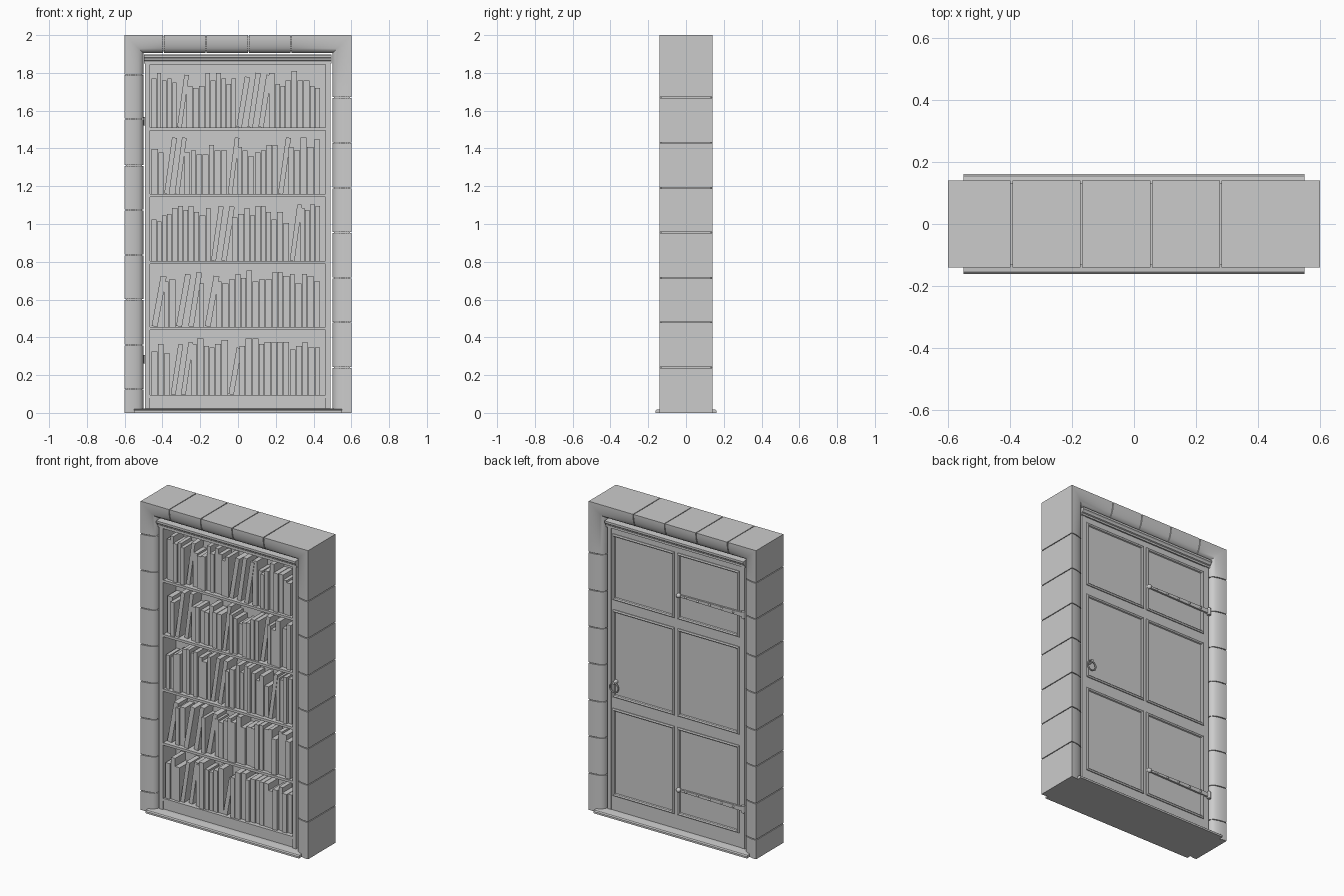
import bpy, bmesh, math, random
from mathutils import Matrix, Vector

if "Cube" in bpy.data.objects:
    bpy.data.objects.remove(bpy.data.objects["Cube"])

random.seed(4)
grey = bpy.data.materials.new("plain_grey")
grey.diffuse_color = (0.6, 0.6, 0.6, 1)
grey.use_nodes = True
grey.node_tree.nodes["Principled BSDF"].inputs["Base Color"].default_value = grey.diffuse_color


def finish(name, bm, smooth=False):
    bmesh.ops.recalc_face_normals(bm, faces=bm.faces)
    me = bpy.data.meshes.new(name)
    bm.to_mesh(me)
    bm.free()
    me.materials.append(grey)
    ob = bpy.data.objects.new(name, me)
    bpy.context.collection.objects.link(ob)
    if smooth:
        bpy.ops.object.select_all(action='DESELECT')
        ob.select_set(True)
        bpy.context.view_layer.objects.active = ob
        bpy.ops.object.shade_smooth_by_angle(angle=math.radians(35))
    return ob


def add_box(bm, x0, x1, y0, y1, z0, z1):
    m = Matrix.Translation(((x0 + x1) / 2, (y0 + y1) / 2, (z0 + z1) / 2))
    m = m @ Matrix.Diagonal((x1 - x0, y1 - y0, z1 - z0, 1))
    return bmesh.ops.create_cube(bm, size=1, matrix=m)['verts']


def boxes(name, items):
    bm = bmesh.new()
    for it in items:
        add_box(bm, *it)
    return finish(name, bm)


def loft(bm, rings, caps=True):
    loops = [[bm.verts.new(p) for p in r] for r in rings]
    n = len(loops[0])
    for a, b in zip(loops, loops[1:]):
        for i in range(n):
            j = (i + 1) % n
            bm.faces.new((a[i], a[j], b[j], b[i]))
    if caps:
        bm.faces.new(loops[0])
        bm.faces.new(loops[-1])


# ---- stone surround: rounded section lofted through cuts in the arch ----
W, T, TOP = 0.5, 0.1, 1.905


def cut(kind, v, inset=0.0):
    ts = [inset + (1 - 2 * inset) * i / 8 for i in range(9)]
    ys = [0.10 + 0.04 * math.sqrt(max(0, 1 - (1 - t) ** 2)) - inset * 0.1 for t in ts]
    sec = [(t, -y) for t, y in zip(ts, ys)] + [(t, y) for t, y in zip(ts, ys)][::-1]
    if kind == 'jamb':       # v = (side, height)
        return [(v[0] * (W + T * t), y, v[1]) for t, y in sec]
    if kind == 'mitre':      # v = side
        return [(v * (W + T * t), y, TOP + 0.095 * t) for t, y in sec]
    return [(v, y, TOP + 0.095 * t) for t, y in sec]


G = 0.0025
left = [0, 0.125, 0.36, 0.6, 0.835, 1.075, 1.31, 1.555, 1.79]
right = [0, 0.24, 0.48, 0.715, 0.955, 1.19, 1.43, 1.67]
bm = bmesh.new()
for side, zs in ((-1, left), (1, right)):
    for a, b in zip(zs, zs[1:]):
        loft(bm, [cut('jamb', (side, a + (G if a else 0))), cut('jamb', (side, b - G))])
finish("jamb_stones", bm, True)

bm = bmesh.new()
tops = [-0.395, -0.17, 0.055, 0.28]
for a, b in zip(tops, tops[1:]):
    loft(bm, [cut('lintel', a + G), cut('lintel', b - G)])
for side, z, x in ((-1, left[-1], tops[0]), (1, right[-1], tops[-1])):
    loft(bm, [cut('jamb', (side, z + G)), cut('mitre', side), cut('lintel', x + side * G)])
finish("lintel_stones", bm, True)

# mortar set back behind the joints
bm = bmesh.new()
loft(bm, [cut('jamb', (-1, 0.005), 0.08), cut('mitre', -1, 0.08),
          cut('mitre', 1, 0.08), cut('jamb', (1, 0.005), 0.08)])
finish("mortar_core", bm)

# ---- threshold ----
bm = bmesh.new()
sec = [(-0.162, 0), (-0.162, 0.012), (-0.155, 0.018), (-0.11, 0.022),
       (0.11, 0.022), (0.155, 0.018), (0.162, 0.012), (0.162, 0)]
loft(bm, [[(x, y, z) for y, z in sec] for x in (-0.55, 0.55)])
finish("threshold", bm)

# ---- door carcass ----
F, B = -0.105, 0.1
boxes("case_sides", [(-0.492, -0.466, F, 0.103, 0.024, 1.895),
                     (0.464, 0.49, F, 0.103, 0.024, 1.895)])
boxes("case_top_and_base", [(-0.468, 0.466, F, B, 1.845, 1.895),
                            (-0.468, 0.466, -0.095, B, 0.024, 0.08)])
boxes("case_back", [(-0.468, 0.466, 0.03, 0.08, 0.07, 1.85)])
shelves = [1.51, 1.158, 0.804, 0.455, 0.095]
boxes("shelves", [(-0.467, 0.465, -0.1, 0.035, z - 0.016, z) for z in shelves])

# moulding along the head of the door, front and back
bm = bmesh.new()
sec = [(0.09, 1.85), (0.109, 1.85), (0.109, 1.862), (0.116, 1.866), (0.12, 1.876),
       (0.126, 1.882), (0.126, 1.895), (0.09, 1.897)]
for s in (-1, 1):
    loft(bm, [[(x, s * y, z) for y, z in sec] for x in (-0.498, 0.496)])
finish("head_moulding", bm)

# ---- books: hundredths of height, negative ones lean ----
rows = [
    [26, 29, 25, 26, 24, -28, 22, 21, 22, 29, 25, 29, 26, 23, 26, -27, -29, -28,
     29, 23, 22, 25, 30, 25, 25, 22, 21],
    [24, 22, -30, -30, 22, 23, 21, 21, 26, 23, 23, -30, 25, 23, 20, 22, 23, 26, 26,
     -30, 25, 23, 30, 25, 29],
    [22, 21, 24, 25, 28, 29, 27, 29, 26, 24, 28, -29, -29, 23, 25, 28, 24, 29, 29,
     26, 22, 26, 20, -30, 28, 27, 30, 29],
    [-27, 24, 25, -28, -29, 23, -27, 24, 23, 25, 28, 26, 30, 24, 25, 25, 29, 29, 27,
     28, 23, 28, 27, 24],
    [23, 27, 22, -27, -28, 27, 30, 26, 25, 27, 29, -25, 26, 30, 30, 27, 28, 28, 28,
     28, 24, 26, 28, 25, 25],
]
for n, (z, row) in enumerate(zip(shelves, rows)):
    bm = bmesh.new()
    slots = [random.uniform(0.85, 1.15) * (1 if h > 0 else 1.75) for h in row]
    k = 0.895 / sum(slots)
    x = -0.457
    for h, s in zip(row, slots):
        slot, tall = s * k, abs(h) / 100
        yf = -0.08 + random.uniform(-0.012, 0.012)
        wide = slot - 0.003 if h > 0 else slot * 0.48
        vs = add_box(bm, 0, wide, yf, 0.025, 0, tall)
        m = Matrix.Translation((x, 0, z))
        if h < 0:
            a = math.asin(min(0.3, slot * 0.75 / tall))
            m = m @ Matrix.Translation((0, 0, wide * math.sin(a))) @ Matrix.Rotation(a, 4, 'Y')
        bmesh.ops.transform(bm, matrix=m, verts=vs)
        x += slot
    finish(f"books_row_{n + 1}", bm)

# ---- panelled back of the door ----
cols = [(-0.45, -0.015), (0.015, 0.45)]
bands = [(0.12, 0.68), (0.76, 1.32), (1.39, 1.81)]
boxes("door_stiles", [(-0.468, -0.45, 0.07, B, 0.07, 1.85), (-0.015, 0.015, 0.07, B, 0.07, 1.85),
                      (0.45, 0.466, 0.07, B, 0.07, 1.85)])
edges = [0.07, 0.12, 0.68, 0.76, 1.32, 1.39, 1.81, 1.85]
boxes("door_rails", [(a, b, 0.07, B, lo, hi) for a, b in cols
                     for lo, hi in zip(edges[::2], edges[1::2])])
bm = bmesh.new()
steps = [(-0.004, 0.099), (-0.004, 0.106), (0.004, 0.110), (0.012, 0.106), (0.016, 0.098),
         (0.024, 0.096), (0.03, 0.088)]
for x0, x1 in cols:
    for z0, z1 in bands:
        loft(bm, [[(x0 + d, y, z0 + d), (x1 - d, y, z0 + d), (x1 - d, y, z1 - d),
                   (x0 + d, y, z1 - d)] for d, y in steps])
finish("door_panels", bm)

# ---- strap hinges with rivets and pin ----
bm = bmesh.new()
for z in (1.545, 0.285):
    sec = [(-0.485, 0.014), (-0.04, 0.007)]
    loft(bm, [[(x, 0.104, z - h), (x, 0.116, z - h), (x, 0.116, z + h), (x, 0.104, z + h)]
              for x, h in sec])
    for i in range(5):
        bmesh.ops.create_uvsphere(bm, u_segments=10, v_segments=6, radius=0.007,
                                  matrix=Matrix.Translation((-0.42 + i * 0.085, 0.116, z)))
    bmesh.ops.create_uvsphere(bm, u_segments=12, v_segments=8, radius=0.015,
                              matrix=Matrix.Translation((-0.025, 0.112, z)))
    bmesh.ops.create_cone(bm, cap_ends=True, segments=12, radius1=0.011, radius2=0.011,
                          depth=0.045, matrix=Matrix.Translation((-0.488, 0.112, z)))
finish("strap_hinges", bm, True)

# ---- ring pull ----
bpy.ops.mesh.primitive_torus_add(major_radius=0.03, minor_radius=0.005, major_segments=24,
                                 minor_segments=8, location=(0.43, 0.122, 0.83),
                                 rotation=(math.pi / 2, 0, 0))
ring = bpy.context.object
ring.name = "ring_pull"
ring.data.materials.append(grey)
bpy.ops.object.shade_smooth_by_angle()
bm = bmesh.new()
bmesh.ops.create_cone(bm, cap_ends=True, segments=12, radius1=0.014, radius2=0.009, depth=0.04,
                      matrix=Matrix.Translation((0.43, 0.11, 0.862)) @ Matrix.Rotation(-math.pi / 2, 4, 'X'))
finish("ring_mount", bm, True)
